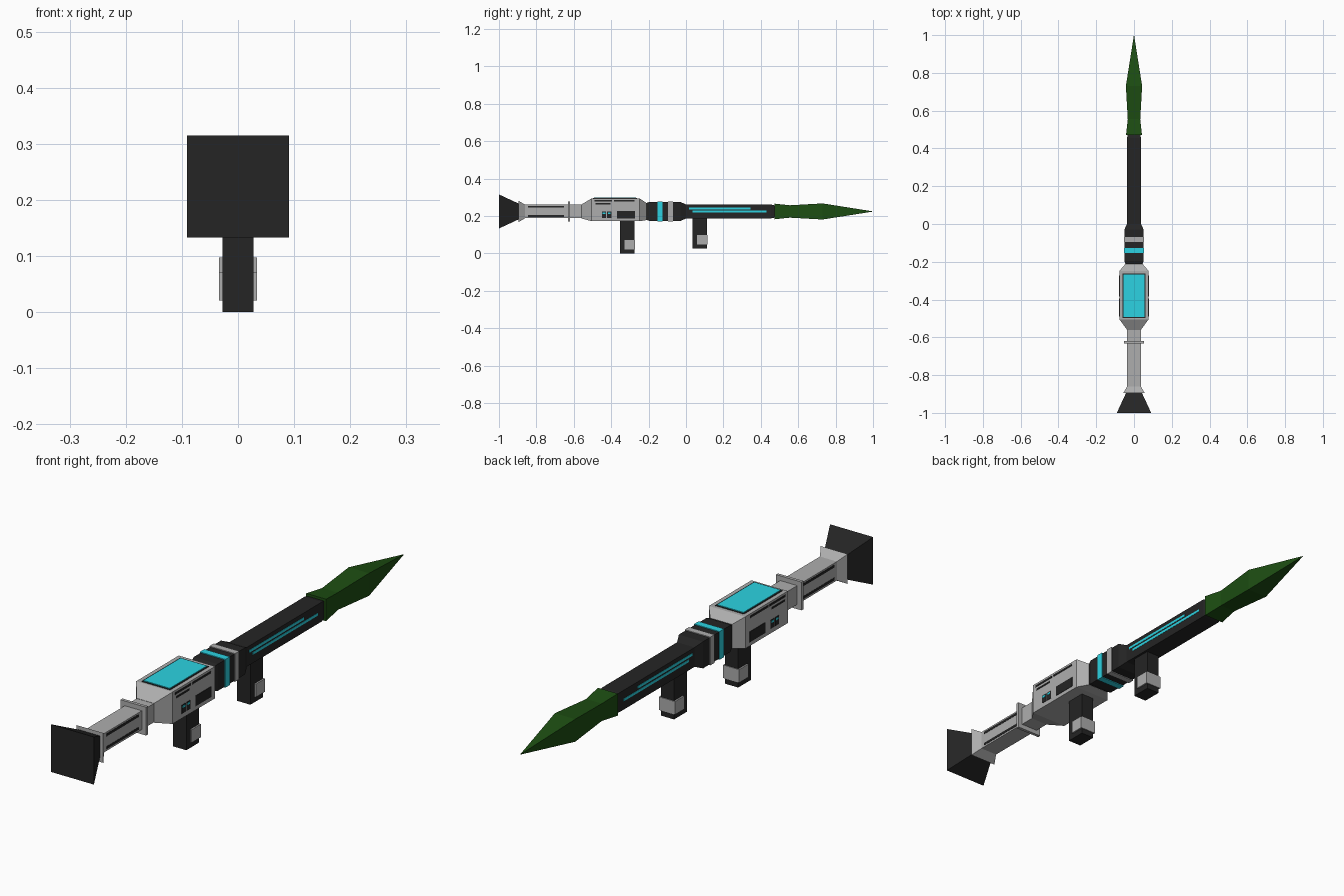
import bpy, bmesh

if "Cube" in bpy.data.objects:
    bpy.data.objects.remove(bpy.data.objects["Cube"])

AXIS = 0.224  # height of the tube centreline


def material(name, rgb):
    m = bpy.data.materials.new(name)
    m.diffuse_color = (*rgb, 1)
    m.use_nodes = True
    m.node_tree.nodes["Principled BSDF"].inputs["Base Color"].default_value = m.diffuse_color
    return m


BLACK = material("black", (0.018, 0.018, 0.018))
GREY = material("light_grey", (0.42, 0.42, 0.42))
CYAN = material("cyan", (0.025, 0.65, 0.76))
GREEN = material("green", (0.012, 0.075, 0.006))


def finish(bm, name, mat):
    bmesh.ops.recalc_face_normals(bm, faces=bm.faces[:])
    me = bpy.data.meshes.new(name)
    bm.to_mesh(me)
    bm.free()
    me.materials.append(mat)
    ob = bpy.data.objects.new(name, me)
    bpy.context.collection.objects.link(ob)
    return ob


def loft(name, mat, sections):
    """Rectangular tube through (y, half_width[, half_height, centre_z]) sections."""
    bm = bmesh.new()
    rings = []
    for y, hx, *rest in sections:
        hz, cz = rest if rest else (hx, AXIS)
        rings.append([bm.verts.new((sx * hx, y, cz + sz * hz))
                      for sx, sz in ((-1, -1), (1, -1), (1, 1), (-1, 1))])
    for a, b in zip(rings, rings[1:]):
        for i in range(4):
            j = (i + 1) % 4
            bm.faces.new((a[i], a[j], b[j], b[i]))
    bm.faces.new(rings[0])
    bm.faces.new(rings[-1])
    bmesh.ops.remove_doubles(bm, verts=bm.verts[:], dist=1e-5)
    return finish(bm, name, mat)


def box(name, mat, x, y, z, mirror=False):
    """Box from (min, max) ranges, optionally mirrored to the other side."""
    bm = bmesh.new()
    bmesh.ops.create_cube(bm, size=1)
    for v in bm.verts:
        v.co = [r[0] if c < 0 else r[1] for c, r in zip(v.co, (x, y, z))]
    ob = finish(bm, name, mat)
    if mirror:
        ob.modifiers.new("mirror", 'MIRROR')
    return ob


# Rear exhaust, collar and tube
loft("exhaust_flare", BLACK, [(-1, 0.091), (-0.89, 0.04)])
loft("rear_collar", GREY, [(-0.895, 0.057), (-0.86, 0.036)])
loft("rear_tube", GREY, [(-0.87, 0.036), (-0.55, 0.036)])
loft("tube_ring", GREY, [(-0.632, 0.054), (-0.62, 0.054)])
for i, z in enumerate((0.249, 0.2)):
    box(f"tube_slot_{i}", BLACK, (0.03, 0.037), (-0.845, -0.652),
        (z - 0.005, z + 0.005), True)

# Main housing
loft("housing", GREY, [(-0.56, 0.037), (-0.505, 0.077, 0.061, 0.233),
                       (-0.248, 0.077, 0.061, 0.233), (-0.212, 0.046)])
box("top_panel_frame", BLACK, (-0.061, 0.061), (-0.497, -0.262), (0.28, 0.2955))
box("top_panel", CYAN, (-0.056, 0.056), (-0.492, -0.267), (0.28, 0.298))

# Housing side details
SIDE = (0.07, 0.0785)
box("side_vent_rear", BLACK, SIDE, (-0.49, -0.395), (0.278, 0.286), True)
box("side_vent_front", BLACK, SIDE, (-0.385, -0.275), (0.278, 0.286), True)
box("side_vent_lower", BLACK, SIDE, (-0.485, -0.405), (0.262, 0.269), True)
box("side_hatch", BLACK, SIDE, (-0.368, -0.273), (0.187, 0.227), True)
for i, y in enumerate((-0.45, -0.422)):
    box(f"indicator_{i}", BLACK, SIDE, (y, y + 0.023), (0.19, 0.223), True)
    box(f"indicator_light_{i}", CYAN, (0.07, 0.0795), (y + 0.004, y + 0.019),
        (0.211, 0.219), True)

# Neck with coloured bands
loft("neck", BLACK, [(-0.216, 0.044), (-0.195, 0.051), (-0.03, 0.051), (0.003, 0.036)])
loft("neck_band_cyan", CYAN, [(-0.153, 0.054), (-0.126, 0.054)])
loft("neck_band_grey", GREY, [(-0.095, 0.054), (-0.07, 0.054)])

# Barrel and glowing side strips
loft("barrel", BLACK, [(-0.01, 0.037), (0.455, 0.037), (0.48, 0.031)])
box("barrel_strip_upper", CYAN, (0.03, 0.038), (0.015, 0.345), (0.235, 0.245), True)
box("barrel_strip_lower", CYAN, (0.03, 0.038), (0.035, 0.43), (0.219, 0.229), True)

# Four-sided rocket
loft("rocket", GREEN, [(0.472, 0.042), (0.555, 0.033), (0.73, 0.043), (1, 0.0005)])

# Grips with wrapped pads
for name, y, z0, z1 in (("rear_grip", -0.313, 0.0, 0.18), ("front_grip", 0.074, 0.026, 0.2)):
    box(name, BLACK, (-0.028, 0.028), (y - 0.039, y + 0.038), (z0, z1))
    box(name + "_pad", GREY, (-0.034, 0.034), (y - 0.015, y + 0.041),
        (z0 + 0.021, z0 + 0.071))
